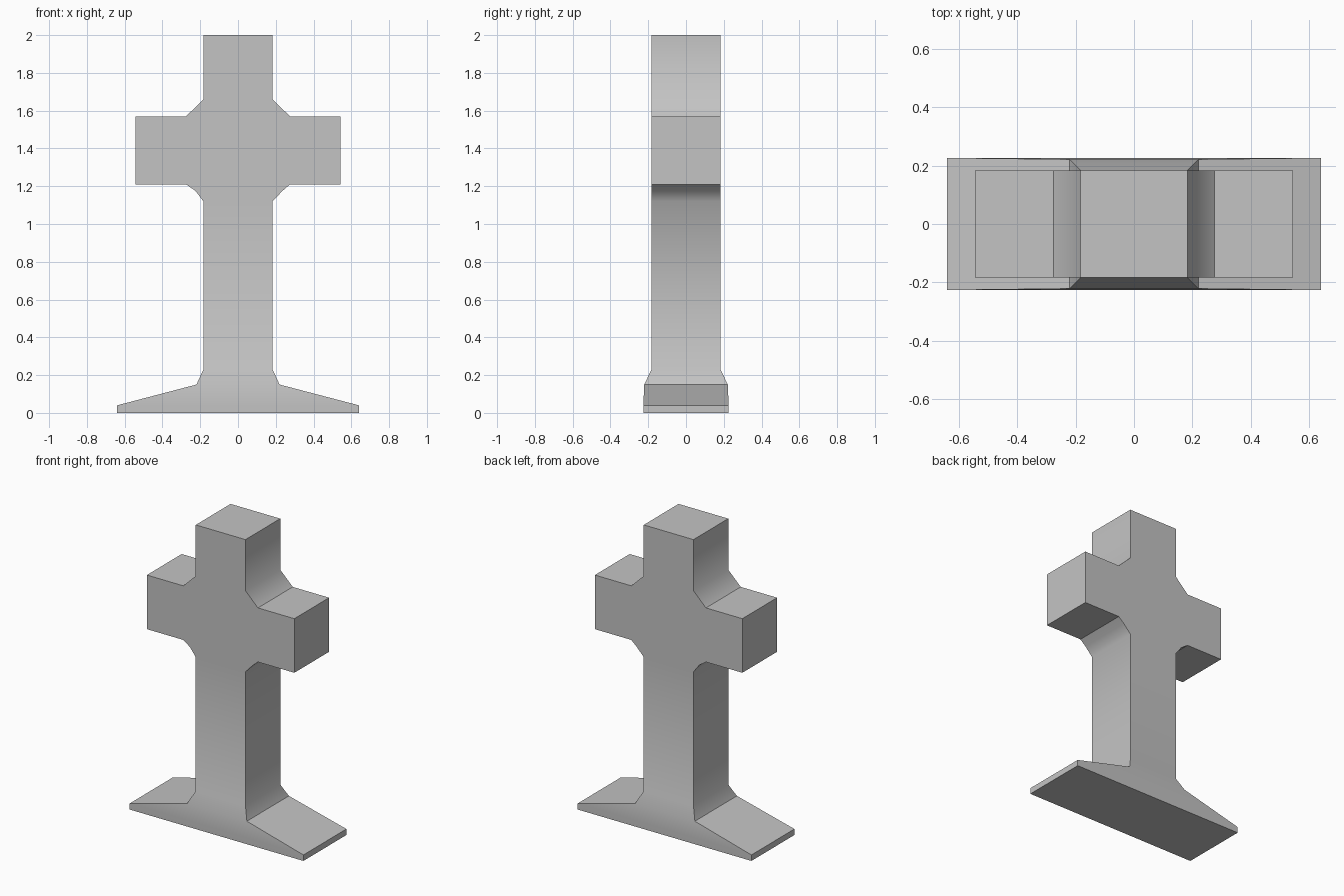
import bpy
import bmesh
import math

cube = bpy.data.objects.get("Cube")
if cube:
    bpy.data.objects.remove(cube, do_unlink=True)

# Plain stone colour
stone = bpy.data.materials.new("grey_stone")
stone.use_nodes = True
colour = (0.55, 0.55, 0.55, 1)
stone.diffuse_color = colour
stone.node_tree.nodes["Principled BSDF"].inputs["Base Color"].default_value = colour

# Cross-sections from the foot up: height, left and right extents, half depth
SHAFT = 0.183
NECK = 0.275
ARM = 0.543
sections = [
    (0.0, -0.64, 0.64, 0.226),
    (0.04, -0.64, 0.64, 0.226),
    (0.15, -0.22, 0.22, 0.221),
    (0.23, -SHAFT, SHAFT, SHAFT),
    (1.12, -SHAFT, SHAFT, SHAFT),
    (1.175, -0.225, 0.235, SHAFT),
    (1.21, -NECK, NECK, SHAFT),
    (1.57, -NECK, NECK, SHAFT),
    (1.66, -SHAFT, SHAFT, SHAFT),
    (2.0, -SHAFT, SHAFT, SHAFT),
]

# Loft the base, shaft and head as one body
bm = bmesh.new()
rings = []
for z, x0, x1, y in sections:
    corners = ((x0, -y), (x1, -y), (x1, y), (x0, y))
    rings.append([bm.verts.new((cx, cy, z)) for cx, cy in corners])
bm.faces.new(rings[0][::-1])
bm.faces.new(rings[-1])
for low, high in zip(rings, rings[1:]):
    for i in range(4):
        j = (i + 1) % 4
        bm.faces.new((low[i], low[j], high[j], high[i]))

# Pull the two arms out of the head's side faces
bm.normal_update()
sides = [f for f in bm.faces
         if abs(f.normal.x) > 0.9 and abs(f.calc_center_median().x) > NECK - 0.01
         and f.calc_center_median().z > 1]
for face in sides:
    reach = math.copysign(ARM, face.normal.x)
    out = bmesh.ops.extrude_discrete_faces(bm, faces=[face])["faces"][0]
    inner = list(face.verts) if face.is_valid else []
    outer = list(out.verts)
    for v in outer:
        v.co.x = reach
    # Close the arm walls where the extrusion left them open
    if inner and not any(e.is_manifold for e in out.edges):
        for i in range(4):
            j = (i + 1) % 4
            bm.faces.new((inner[i], inner[j], outer[j], outer[i]))
        bm.faces.remove(face)
bmesh.ops.recalc_face_normals(bm, faces=bm.faces[:])

# Soft flare and fillets; crisp corners and arm roots
for f in bm.faces:
    f.smooth = True
for e in bm.edges:
    across = all(abs(abs(v.co.x) - NECK) < 0.001 for v in e.verts)
    level = abs(e.verts[0].co.z - e.verts[1].co.z) < 0.001
    e.smooth = (e.calc_face_angle(math.pi) < math.radians(48)
                and not (across and level))

mesh = bpy.data.meshes.new("standing_cross")
bm.to_mesh(mesh)
bm.free()
mesh.materials.append(stone)
cross = bpy.data.objects.new("standing_cross", mesh)
bpy.context.collection.objects.link(cross)
